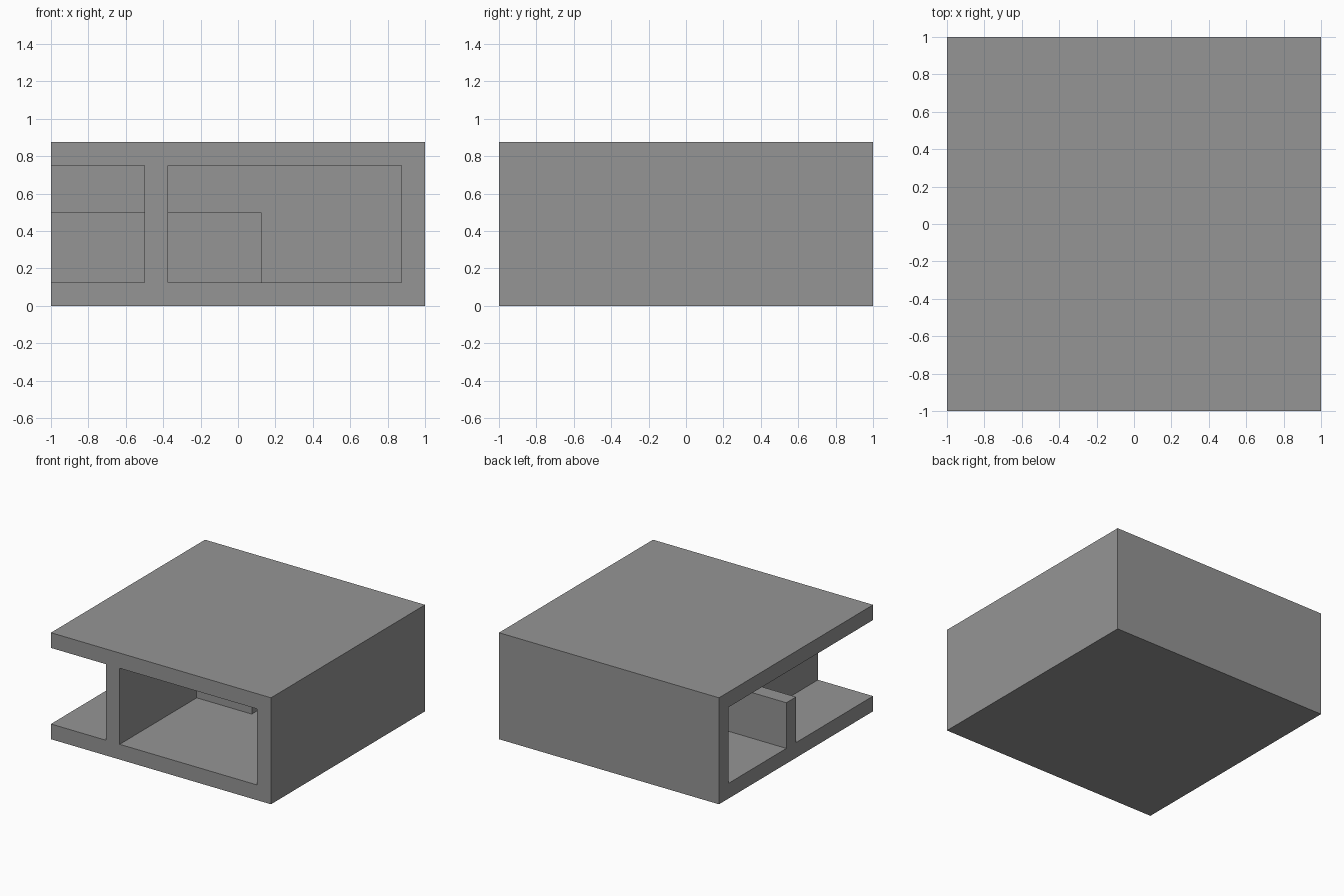
import bpy

if "Cube" in bpy.data.objects:
    bpy.data.objects.remove(bpy.data.objects["Cube"], do_unlink=True)

WALL = 0.125      # thickness of every wall and slab
HEIGHT = 0.875
OVER = 1.2        # overshoot past the open sides


def box(name, low, high):
    """Axis-aligned box between two corners."""
    bpy.ops.mesh.primitive_cube_add(size=1)
    obj = bpy.context.object
    obj.name = obj.data.name = name
    for v in obj.data.vertices:
        v.co = [b if c > 0 else a for c, a, b in zip(v.co, low, high)]
    return obj


def carve(target, tool):
    """Subtract the tool from the target, then drop the tool."""
    tool.hide_render = True
    mod = target.modifiers.new("carve", "BOOLEAN")
    mod.operation, mod.solver, mod.object = "DIFFERENCE", "EXACT", tool
    bpy.ops.object.select_all(action="DESELECT")
    target.select_set(True)
    bpy.context.view_layer.objects.active = target
    bpy.ops.object.modifier_apply(modifier=mod.name)
    bpy.data.objects.remove(tool, do_unlink=True)


# Solid outer block: floor, roof, back wall and left wall
shell = box("house_shell", (-1, -1, 0), (1, 1, HEIGHT))

# Interior space, open to the front and the right side
space = box("interior_space", (-OVER, -OVER, WALL), (1 - WALL, 1 - WALL, HEIGHT - WALL))

# Low wall across the middle and full-height partition running to the front
carve(space, box("low_wall", (-1.5, 0, 0), (WALL, WALL, 0.5)))
carve(space, box("partition", (-0.5, -1.5, 0), (-0.5 + WALL, 0, 1)))

# Hollow the block, leaving the inner walls standing
carve(shell, space)

# Plain grey surface
grey = bpy.data.materials.new("plain_grey")
grey.use_nodes = True
colour = (0.30, 0.30, 0.30, 1)
grey.diffuse_color = colour
grey.node_tree.nodes["Principled BSDF"].inputs["Base Color"].default_value = colour
shell.data.materials.clear()
shell.data.materials.append(grey)
